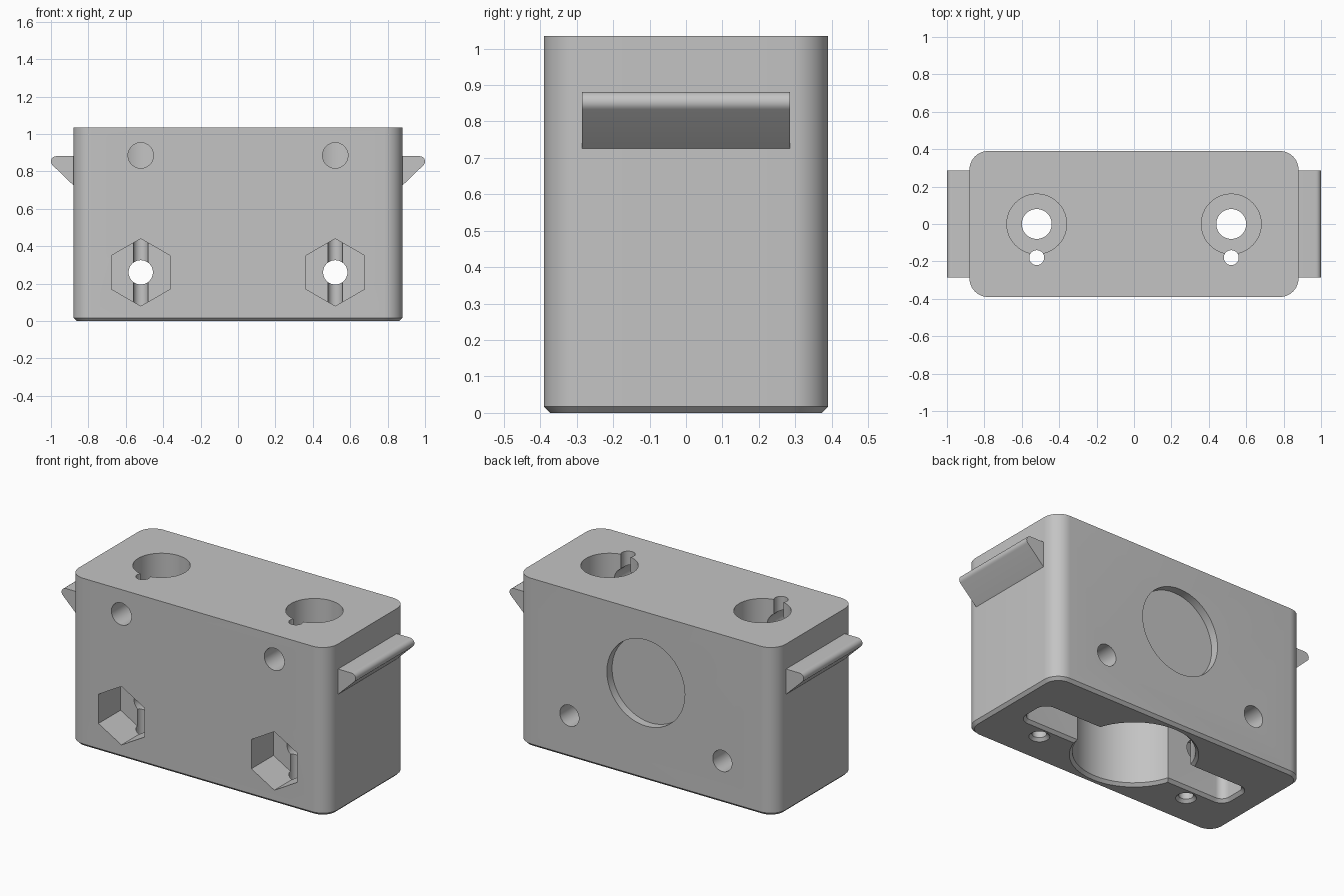
import bpy, bmesh
from math import pi, sin, cos, radians
from mathutils import Matrix, Vector

cube = bpy.data.objects.get("Cube")
if cube:
    bpy.data.objects.remove(cube, do_unlink=True)

grey = bpy.data.materials.new("plain_grey")
grey.use_nodes = True
colour = (0.55, 0.55, 0.55, 1)
grey.diffuse_color = colour
grey.node_tree.nodes["Principled BSDF"].inputs["Base Color"].default_value = colour


def rounded(hx, hy, r, steps=12):
    """Rounded rectangle outline; a circle when all three sizes match."""
    pts = []
    for q, (sx, sy) in enumerate([(1, 1), (-1, 1), (-1, -1), (1, -1)]):
        for i in range(steps + 1):
            a = (q + i / steps) * pi / 2
            p = Vector((sx * (hx - r) + r * cos(a), sy * (hy - r) + r * sin(a)))
            if not pts or (p - pts[-1]).length > 1e-5:
                pts.append(p)
    if (pts[0] - pts[-1]).length < 1e-5:
        pts.pop()
    return pts


def loft(name, levels, matrix=Matrix()):
    """Closed solid through (height, outline) levels."""
    bm = bmesh.new()
    rings = [[bm.verts.new((p[0], p[1], z)) for p in pts] for z, pts in levels]
    for low, high in zip(rings, rings[1:]):
        for i in range(len(low)):
            j = (i + 1) % len(low)
            bm.faces.new((low[i], low[j], high[j], high[i]))
    bm.faces.new(rings[0][::-1])
    bm.faces.new(rings[-1])
    bmesh.ops.transform(bm, matrix=matrix, verts=bm.verts)
    bmesh.ops.recalc_face_normals(bm, faces=bm.faces)
    mesh = bpy.data.meshes.new(name)
    bm.to_mesh(mesh)
    bm.free()
    mesh.materials.append(grey)
    obj = bpy.data.objects.new(name, mesh)
    bpy.context.collection.objects.link(obj)
    return obj


def activate(obj):
    bpy.ops.object.select_all(action='DESELECT')
    obj.select_set(True)
    bpy.context.view_layer.objects.active = obj


def cut(target, levels, matrix=Matrix()):
    """Subtract a lofted solid from the target."""
    cutter = loft("cutter", levels, matrix)
    cutter.hide_render = True
    activate(target)
    mod = target.modifiers.new("cut", 'BOOLEAN')
    mod.operation = 'DIFFERENCE'
    mod.solver = 'EXACT'
    mod.object = cutter
    bpy.ops.object.modifier_apply(modifier=mod.name)
    bpy.data.objects.remove(cutter, do_unlink=True)


def circle(r):
    return rounded(r, r, r)


def bore(r, start, end):
    return [(start, circle(r)), (end, circle(r))]


def along_y(x, z):
    """Place a solid so its height runs from front to back."""
    return Matrix.Translation((x, 0, z)) @ Matrix.Rotation(-pi / 2, 4, 'X')


HEIGHT = 1.035
BEVEL = 0.017

# Block with rounded upright corners and a chamfered base
base = rounded(0.88 - BEVEL, 0.39 - BEVEL, 0.1 - BEVEL)
wall = rounded(0.88, 0.39, 0.1)
body = loft("body", [(0, base), (BEVEL, wall), (HEIGHT, wall)])

# Round central cavity and long slot, both flared at the base
flare = 2 * BEVEL
cut(body, [(-BEVEL, circle(0.335 + flare)), (BEVEL, circle(0.335)), (0.62, circle(0.335))])
cut(body, [(-BEVEL, rounded(0.71 + flare, 0.095 + flare, 0.05 + flare)),
           (BEVEL, rounded(0.71, 0.095, 0.05)), (0.6, rounded(0.71, 0.095, 0.05))])

# Round recess in the back
cut(body, bore(0.265, 0.34, 0.5), along_y(0, 0.6))

# Holes repeated on both sides
hexagon = [(0.18 * sin(i * pi / 3), 0.18 * cos(i * pi / 3)) for i in range(6)]
for x in (-0.52, 0.52):
    centre = Matrix.Translation((x, 0, 0))
    pin = Matrix.Translation((x, -0.18, 0))
    cut(body, bore(0.16, 0.72, 1.2), centre)              # counterbore
    cut(body, bore(0.08, 0.5, 0.8), centre)               # bolt hole
    cut(body, [(-BEVEL, circle(0.04 + flare)), (BEVEL, circle(0.04)),
               (1.2, circle(0.04))], pin)                 # pin hole
    cut(body, bore(0.068, -0.5, 0), along_y(x, 0.885))    # upper front hole
    cut(body, bore(0.065, -0.5, 0.5), along_y(x, 0.26))   # cross hole
    cut(body, [(-0.5, hexagon), (-0.175, hexagon)], along_y(x, 0.26))  # nut pocket

# Wedge ledges with a rounded tip on each side
tip = [(0.972 + 0.028 * cos(radians(a)), 0.853 + 0.028 * sin(radians(a)))
       for a in range(90, -46, -15)]
ledge = [(0.86, 0.881)] + tip + [(0.86, 0.706)]
parts = [body]
for side, name in ((1, "left_ledge"), (-1, "right_ledge")):
    outline = [(side * x, -z) for x, z in ledge]
    parts.append(loft(name, [(-0.285, outline), (0.285, outline)], along_y(0, 0)))

for part in parts:
    activate(part)
    bpy.ops.object.shade_smooth_by_angle(angle=radians(25))
